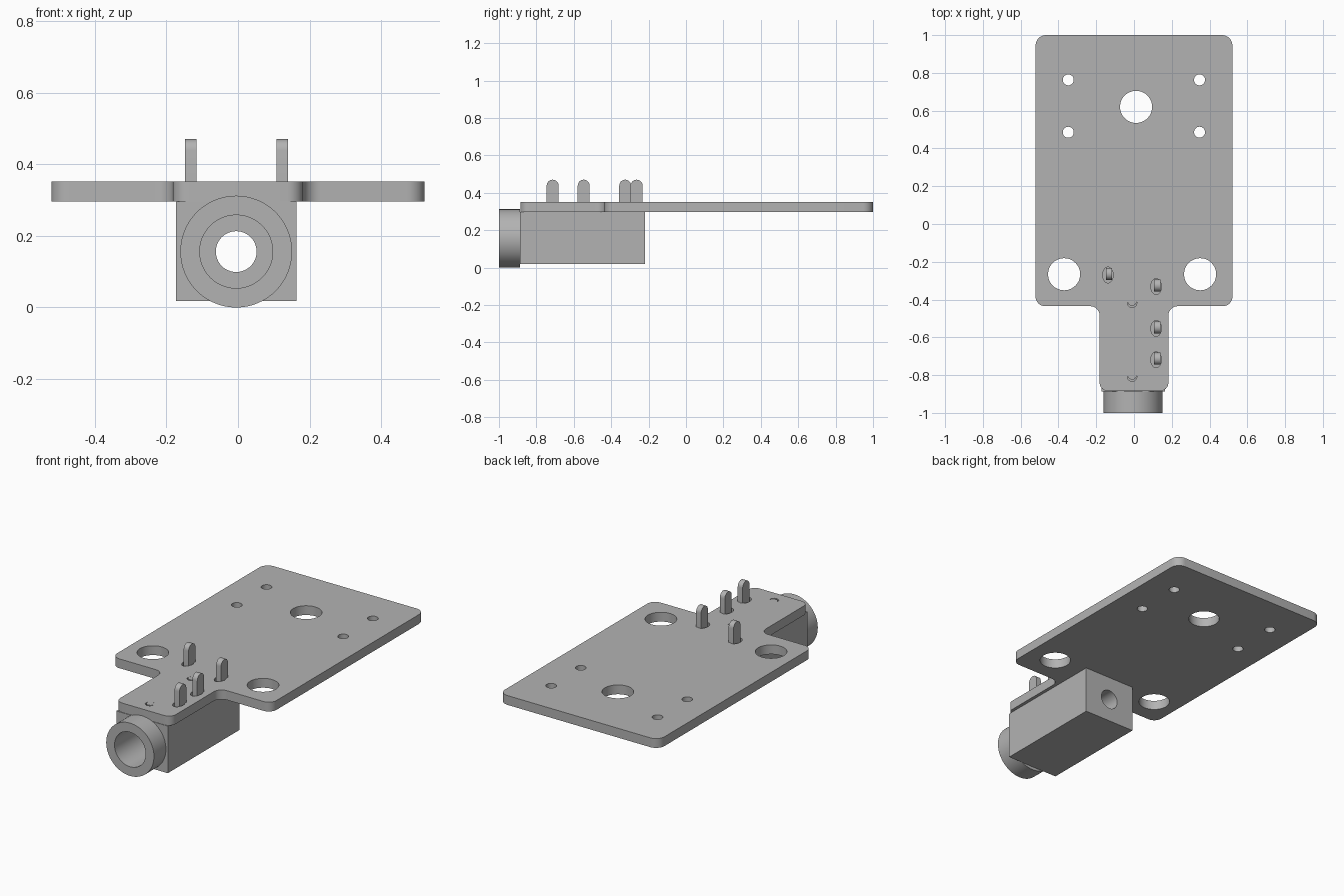
import bpy, bmesh, math
from mathutils import Vector, Matrix

if "Cube" in bpy.data.objects:
    bpy.data.objects.remove(bpy.data.objects["Cube"])

grey = bpy.data.materials.new("plain grey")
grey.use_nodes = True
grey.diffuse_color = (0.45, 0.45, 0.45, 1)
grey.node_tree.nodes["Principled BSDF"].inputs["Base Color"].default_value = (0.45, 0.45, 0.45, 1)


def prism(name, outline, low, high, axis="z"):
    """Extrude a 2D outline: z keeps (x, y); x maps it to (y, z); y maps it to (x, z)."""
    place = {"z": lambda u, v, w: (u, v, w),
             "x": lambda u, v, w: (w, u, v),
             "y": lambda u, v, w: (u, w, v)}[axis]
    bm = bmesh.new()
    base = bm.faces.new([bm.verts.new(place(u, v, low)) for u, v in outline])
    ext = bmesh.ops.extrude_face_region(bm, geom=[base])
    moved = [e for e in ext["geom"] if isinstance(e, bmesh.types.BMVert)]
    bmesh.ops.translate(bm, verts=moved, vec=place(0, 0, high - low))
    bmesh.ops.recalc_face_normals(bm, faces=bm.faces)
    mesh = bpy.data.meshes.new(name)
    bm.to_mesh(mesh)
    bm.free()
    mesh.materials.append(grey)
    obj = bpy.data.objects.new(name, mesh)
    bpy.context.collection.objects.link(obj)
    return obj


def ellipse(cx, cy, rx, ry=None, n=48):
    ry = ry or rx
    return [(cx + rx * math.cos(math.tau * i / n), cy + ry * math.sin(math.tau * i / n))
            for i in range(n)]


def fillet(corners, steps=8):
    """Round each right-angled corner (x, y, radius) of an outline."""
    out = []
    for i, (x, y, r) in enumerate(corners):
        p = Vector((x, y))
        a = (Vector(corners[i - 1][:2]) - p).normalized() * r
        b = (Vector(corners[(i + 1) % len(corners)][:2]) - p).normalized() * r
        for k in range(steps + 1):
            t = math.pi / 2 * k / steps
            out.append(tuple(p + a * (1 - math.sin(t)) + b * (1 - math.cos(t))))
    return out


def boolean(target, tool, operation="DIFFERENCE"):
    mod = target.modifiers.new("cut", "BOOLEAN")
    mod.operation = operation
    mod.solver = "EXACT"
    mod.object = tool
    bpy.context.view_layer.objects.active = target
    bpy.ops.object.modifier_apply(modifier=mod.name)
    bpy.data.objects.remove(tool)


# Circuit board with a narrow neck at the front
half = [(0.182, -0.885, 0.045), (0.182, -0.435, 0.05), (0.521, -0.435, 0.05), (0.521, 1.0, 0.055)]
outline = half + [(-x, y, r) for x, y, r in reversed(half)]
board = prism("circuit_board", fillet(outline), 0.296, 0.351)

# Mounting holes, pin slots and locating holes
pins = [(0.123, -0.325), (0.123, -0.547), (0.123, -0.713), (-0.132, -0.264)]
pegs = [(-0.01, -0.417), (-0.01, -0.808)]
holes = [(0.011, 0.62, 0.085), (-0.37, -0.266, 0.085), (0.35, -0.266, 0.085)]
holes += [(x, y, 0.029) for x in (-0.348, 0.347) for y in (0.763, 0.486)]
holes += [(x, y, 0.025) for x, y in pegs]
cuts = [ellipse(x, y, r) for x, y, r in holes]
cuts += [ellipse(x - 0.006, y - 0.006, 0.028, 0.042) for x, y in pins]
for cut in cuts:
    boolean(board, prism("cutter", cut, 0.2, 0.5))

# Socket body with round barrel, stepped bore running through to the back
cx, cz = -0.005, 0.156
socket = prism("socket_body", [(-0.173, 0.018), (0.163, 0.018), (0.163, 0.296), (-0.173, 0.296)],
               -0.888, -0.22, "y")
barrel = prism("socket_barrel", ellipse(cx, cz, 0.156, n=64), -1.0, -0.888, "y")
for part in (barrel, socket):
    boolean(part, prism("cutter", ellipse(cx, cz, 0.102), -1.1, -0.35, "y"))
boolean(socket, prism("cutter", ellipse(cx, cz, 0.057), -0.5, 0.0, "y"))

parts = [board, socket, barrel]

# Contact pins with rounded tips
for i, (x, y) in enumerate(pins):
    tip = [(y + 0.032 * math.cos(math.pi * k / 12), 0.438 + 0.032 * math.sin(math.pi * k / 12))
           for k in range(13)]
    parts.append(prism(f"contact_pin_{i + 1}", tip + [(y - 0.032, 0.29), (y + 0.032, 0.29)],
                       x - 0.016, x + 0.016, "x"))

# Locating pegs nearly filling their holes
for i, (x, y) in enumerate(pegs):
    parts.append(prism(f"locating_peg_{i + 1}", ellipse(x, y + 0.008, 0.024, n=24), 0.29, 0.3505))

bpy.ops.object.select_all(action="DESELECT")
for part in parts:
    part.select_set(True)
bpy.context.view_layer.objects.active = board
bpy.ops.object.shade_smooth_by_angle(angle=math.radians(30))
